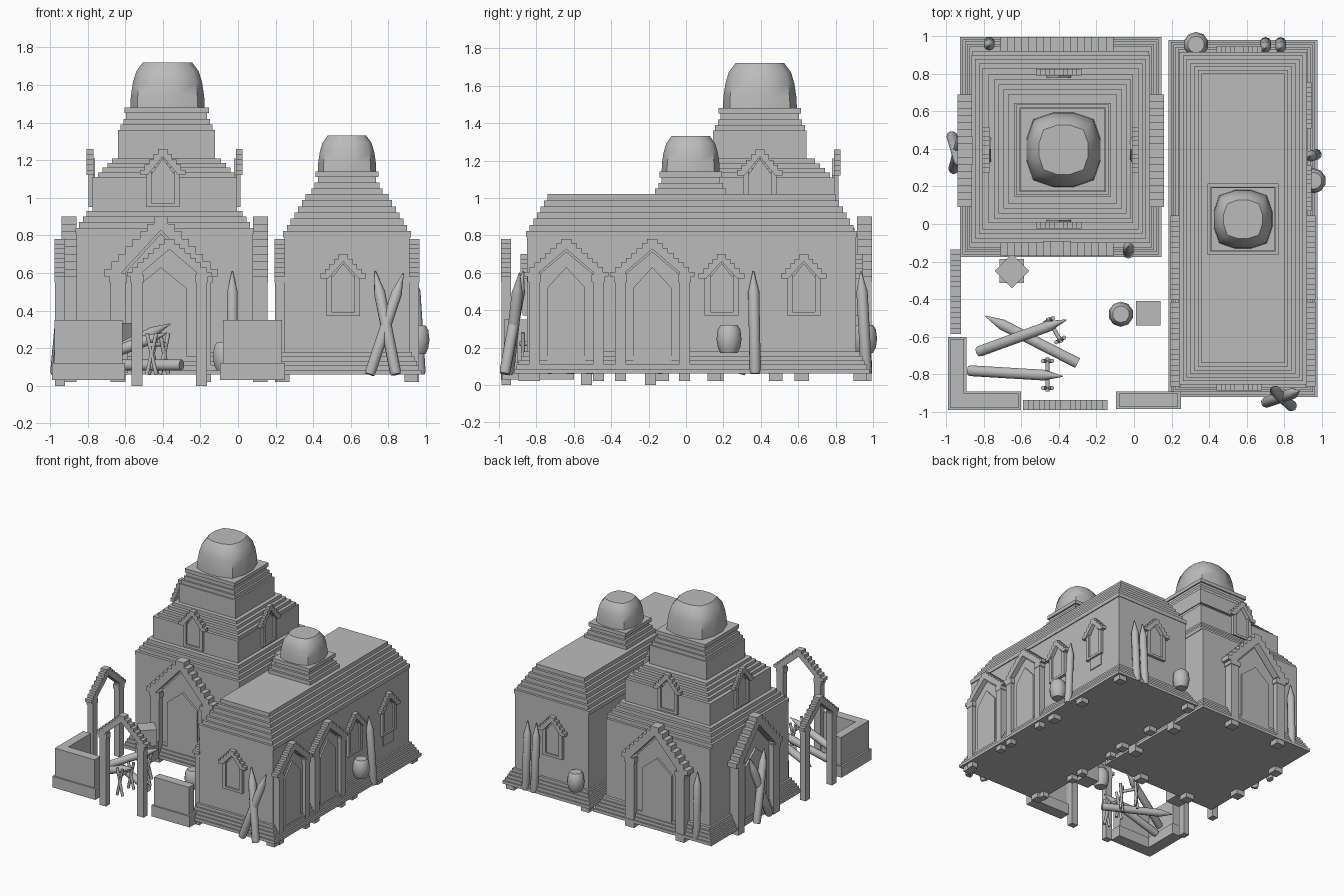
import bpy, bmesh, math
from mathutils import Matrix, Vector

cube = bpy.data.objects.get("Cube")
if cube:
    bpy.data.objects.remove(cube)

stone = bpy.data.materials.new("grey_stone")
stone.use_nodes = True
GREY = (0.5, 0.5, 0.5, 1)
stone.diffuse_color = GREY
stone.node_tree.nodes["Principled BSDF"].inputs["Base Color"].default_value = GREY


def finish(name, bm, smooth=None):
    bmesh.ops.recalc_face_normals(bm, faces=bm.faces[:])
    mesh = bpy.data.meshes.new(name)
    bm.to_mesh(mesh)
    bm.free()
    mesh.materials.append(stone)
    ob = bpy.data.objects.new(name, mesh)
    bpy.context.collection.objects.link(ob)
    if smooth:
        bpy.ops.object.select_all(action='DESELECT')
        ob.select_set(True)
        bpy.context.view_layer.objects.active = ob
        bpy.ops.object.shade_smooth_by_angle(angle=math.radians(smooth))
    return ob


def add_box(bm, x0, x1, y0, y1, z0, z1, frame=Matrix()):
    m = Matrix.Translation(((x0 + x1) / 2, (y0 + y1) / 2, (z0 + z1) / 2))
    s = Matrix.Diagonal((x1 - x0, y1 - y0, z1 - z0, 1))
    bmesh.ops.create_cube(bm, size=1, matrix=frame @ m @ s)


def add_prism(bm, pts, y0, y1, frame):
    front = [bm.verts.new(frame @ Vector((x, y0, z))) for x, z in pts]
    back = [bm.verts.new(frame @ Vector((x, y1, z))) for x, z in pts]
    bm.faces.new(front)
    bm.faces.new(back[::-1])
    for i in range(len(pts)):
        j = (i + 1) % len(pts)
        bm.faces.new((front[i], back[i], back[j], front[j]))


def stepped(bm, cx, cy, half0, half1, z0, z1, n):
    """Stack of n slabs shrinking from half0 to half1."""
    for i in range(n):
        t = i / max(n - 1, 1)
        hx, hy = (a + (b - a) * t for a, b in zip(half0, half1))
        add_box(bm, cx - hx, cx + hx, cy - hy, cy + hy,
                z0 + (z1 - z0) * i / n, z0 + (z1 - z0) * (i + 1) / n)


def lathe(name, profile, a, b, sides, square=0, smooth=50):
    """Revolve (radius, fraction) pairs about the line a-b."""
    a, b = Vector(a), Vector(b)
    turn = (b - a).to_track_quat('Z', 'Y').to_matrix()
    bm = bmesh.new()
    rings = []
    for r, t in profile:
        ring = []
        for k in range(sides):
            u = 2 * math.pi * (k + 0.5) / sides
            c, s = math.cos(u), math.sin(u)
            q = r / (abs(c) ** 4 + abs(s) ** 4) ** (0.25 * square)
            ring.append(bm.verts.new(a + (b - a) * t + turn @ Vector((c * q, s * q, 0))))
        rings.append(ring)
    for lo, hi in zip(rings, rings[1:]):
        for k in range(sides):
            j = (k + 1) % sides
            bm.faces.new((lo[k], lo[j], hi[j], hi[k]))
    bm.faces.new(rings[0][::-1])
    bm.faces.new(rings[-1])
    return finish(name, bm, smooth)


def gable(hw, eave, apex, band, n):
    """Outline of a stepped gable band."""
    dx, dz = hw / n, (apex - eave) / n
    up = []
    for i in range(n):
        up += [(-hw + i * dx, eave + i * dz), (-hw + i * dx, eave + (i + 1) * dz)]
    inner = [(-hw + band, eave), (0, apex - band)]
    right = [(-x, z) for x, z in reversed(up)]
    return up + right + [(hw - band, eave), inner[1], inner[0]]


def pointed(w, z0, z1, z2):
    return [(-w, z0), (w, z0), (w, z1), (0, z2), (-w, z1)]


def place(x, y, deg):
    return Matrix.Translation((x, y, 0)) @ Matrix.Rotation(math.radians(deg), 4, 'Z')


def arch(name, x, y, deg, hw, eave, apex, depth, foot=0.02, solid=True):
    """Arched gateway whose back lies on the wall; local -y points outward."""
    f, bm = place(x, y, deg), bmesh.new()
    add_prism(bm, gable(hw, eave, apex, hw * 0.24, 8), -depth, 0, f)
    w = hw * 0.13
    for s in (-1, 1):
        px = s * hw * 0.76
        add_box(bm, px - w, px + w, -depth * 0.95, 0, foot, eave + 0.02, f)
        add_box(bm, px - w * 1.2, px + w * 1.2, -depth, 0, eave - 0.03, eave + 0.01, f)
    if solid:
        add_prism(bm, pointed(hw * 0.7, 0.07, eave, apex - hw * 0.3), -depth * 0.4, 0.01, f)
        add_prism(bm, pointed(hw * 0.45, 0.07, eave - 0.06, eave + 0.05), -depth * 0.6, 0.01, f)
    finish(name, bm)


def niche(name, x, y, deg, sill, eave, apex, depth=0.035):
    f, bm = place(x, y, deg), bmesh.new()
    add_prism(bm, gable(0.122, eave, apex, 0.04, 5), -depth, 0, f)
    add_prism(bm, pointed(0.065, sill, eave, apex - 0.05), -depth * 0.3, 0.01, f)
    add_box(bm, -0.09, 0.09, -depth * 0.7, 0, sill, sill + 0.02, f)
    for s in (-1, 1):
        add_box(bm, s * 0.075 - 0.015, s * 0.075 + 0.015, -depth * 0.7, 0, sill, eave + 0.02, f)
    finish(name, bm)


def stake(name, a, b, r=0.03):
    lathe(name, [(r * 0.85, 0), (r, 0.03), (r, 0.8), (r * 0.8, 0.84), (0.003, 1)], a, b, 10)


def jar(name, x, y, z):
    lathe(name, [(0.045, 0), (0.06, 0.2), (0.067, 0.5), (0.06, 0.85), (0.045, 1)],
          (x, y, z), (x, y, z + 0.15), 10)


# Square tower with three tiers
TX, TY = -0.39, 0.41
bm = bmesh.new()
stepped(bm, TX, TY, (0.535, 0.585), (0.485, 0.535), 0.06, 0.18, 5)
stepped(bm, TX, TY, (0.47, 0.51), (0.47, 0.51), 0.18, 0.81, 1)
stepped(bm, TX, TY - 0.01, (0.475, 0.5), (0.415, 0.43), 0.81, 0.93, 4)
stepped(bm, TX, TY - 0.01, (0.385, 0.395), (0.385, 0.395), 0.93, 1.11, 1)
stepped(bm, TX + 0.01, TY - 0.01, (0.365, 0.37), (0.29, 0.29), 1.11, 1.21, 4)
stepped(bm, TX + 0.01, TY - 0.015, (0.258, 0.25), (0.258, 0.25), 1.21, 1.36, 1)
stepped(bm, TX + 0.01, TY - 0.015, (0.245, 0.24), (0.215, 0.21), 1.36, 1.45, 3)
stepped(bm, TX + 0.01, TY - 0.015, (0.225, 0.22), (0.225, 0.22), 1.45, 1.48, 1)
finish("tower", bm)

# Long hall
HX, HY = 0.58, 0.03
bm = bmesh.new()
stepped(bm, HX, HY, (0.397, 0.95), (0.345, 0.9), 0.06, 0.18, 5)
stepped(bm, HX, HY, (0.332, 0.88), (0.332, 0.88), 0.18, 0.79, 1)
stepped(bm, HX, HY, (0.34, 0.885), (0.22, 0.77), 0.79, 1.02, 7)
stepped(bm, HX, HY - 0.005, (0.19, 0.19), (0.155, 0.155), 1.02, 1.11, 3)
stepped(bm, HX, HY - 0.005, (0.168, 0.168), (0.168, 0.168), 1.11, 1.14, 1)
finish("hall", bm)

# Domes
DOME = [(1, 0), (0.985, 0.25), (0.93, 0.55), (0.84, 0.8), (0.66, 1)]
for name, x, y, z0, z1, r in (("tower_dome", -0.375, 0.395, 1.48, 1.72, 0.2),
                              ("hall_dome", 0.58, 0.025, 1.14, 1.33, 0.157)):
    lathe(name, [(r * k, t) for k, t in DOME], (x, y, z0), (x, y, z1), 12, square=0.75)

# Tower gateways and upper niches, one on each side
for side, x, y, deg in (("front", -0.41, -0.09, 0), ("right", 0.08, 0.39, 90),
                        ("back", -0.41, 0.915, 180), ("left", -0.86, 0.39, 270)):
    arch(side + "_tower_gateway", x, y, deg, 0.3, 0.58, 0.9, 0.08)
for side, x, y, deg in (("front", -0.4, 0.01, 0), ("right", -0.01, 0.395, 90),
                        ("back", -0.4, 0.79, 180), ("left", -0.77, 0.395, 270)):
    niche(side + "_tower_niche", x, y, deg, 0.95, 1.12, 1.26)

# Hall gateways and niches
for i, y in enumerate((-0.64, -0.18)):
    arch(f"right_hall_gateway_{i}", 0.91, y, 90, 0.225, 0.58, 0.78, 0.055)
    arch(f"left_hall_gateway_{i}", 0.25, y, 270, 0.225, 0.58, 0.78, 0.055)
for i, (x, y, deg) in enumerate(((0.56, -0.85, 0), (0.91, 0.19, 90),
                                 (0.91, 0.63, 90), (0.56, 0.91, 180))):
    niche(f"hall_niche_{i}", x, y, deg, 0.37, 0.57, 0.7)
bm = bmesh.new()
add_box(bm, 0.9, 0.92, 0.57, 0.7, 0.28, 0.37)
finish("hall_niche_bracket", bm)

# Free-standing gateways
arch("front_gateway", -0.365, -0.935, 0, 0.225, 0.58, 0.78, 0.055, 0, False)
arch("left_gateway", -0.92, -0.36, 270, 0.225, 0.58, 0.78, 0.055, 0, False)

# Foundation feet under both buildings
bm = bmesh.new()
for x in (0.24, 0.92):
    for y in (-0.86, 0.15, 0.48, 0.93):
        add_box(bm, x - 0.035, x + 0.035, y - 0.035, y + 0.035, 0.02, 0.07)
finish("foundation_feet", bm)

# Courtyard walls with plinths
bm = bmesh.new()
for x0, x1, y0, y1 in ((-0.99, -0.6, -0.99, -0.89), (-0.99, -0.89, -0.99, -0.6),
                       (-0.095, 0.25, -0.985, -0.89)):
    add_box(bm, x0, x1, y0, y1, 0.03, 0.12)
    add_box(bm, x0 + 0.015, x1 - 0.015, y0 + 0.012, y1 - 0.012, 0.12, 0.35)
finish("courtyard_walls", bm)

# Crates
for name, x, y, z, deg in (("lower_crate", -0.65, -0.25, 0.07, 0), ("upper_crate", -0.65, -0.25, 0.2, 45),
                           ("single_crate", 0.075, -0.475, 0.07, 0)):
    bm = bmesh.new()
    add_box(bm, -0.065, 0.065, -0.065, 0.065, z, z + 0.135, place(x, y, deg))
    finish(name, bm)

# Jars
jar("courtyard_jar", -0.07, -0.48, 0.08)
jar("side_jar", 0.955, 0.23, 0.17)
jar("back_jar", 0.33, 0.955, 0.17)

# Stakes leaning on the walls
for i, (a, b) in enumerate((
        ((0.7, -0.95, 0.06), (0.88, -0.89, 0.6)), ((0.84, -0.97, 0.06), (0.73, -0.87, 0.61)),
        ((0.97, 0.37, 0.06), (0.935, 0.36, 0.61)), ((0.7, 0.965, 0.06), (0.7, 0.935, 0.61)),
        ((0.78, 0.965, 0.06), (0.78, 0.935, 0.61)), ((-0.77, 0.965, 0.06), (-0.77, 0.95, 0.61)),
        ((-0.03, -0.155, 0.06), (-0.03, -0.12, 0.61)), ((-0.96, 0.29, 0.06), (-0.91, 0.48, 0.58)),
        ((-0.97, 0.47, 0.06), (-0.92, 0.3, 0.6)))):
    stake(f"wall_stake_{i}", a, b)

# Logs on trestles in the yard
stake("resting_log", (-0.83, -0.68, 0.1), (-0.36, -0.51, 0.33))
stake("trestle_log", (-0.88, -0.78, 0.1), (-0.38, -0.81, 0.28))
lathe("ground_log", [(0.003, 0), (0.03, 0.18), (0.03, 1)], (-0.79, -0.49, 0.11), (-0.3, -0.74, 0.11), 10)
for i, (a, b) in enumerate((((-0.46, -0.71), (-0.46, -0.89)), ((-0.46, -0.5), (-0.385, -0.63)))):
    a, b = Vector((*a, 0.22)), Vector((*b, 0.22))
    lathe(f"trestle_bar_{i}", [(0.012, 0), (0.012, 1)], a, b, 8)
    across = (b - a).normalized().cross(Vector((0, 0, 1))) * 0.025
    for j, end in enumerate((a.lerp(b, 0.1), b.lerp(a, 0.1))):
        for s in (-1, 1):
            lathe(f"trestle_leg_{i}_{j}_{s}", [(0.011, 0), (0.011, 1)],
                  end + across * s - Vector((0, 0, 0.16)),
                  end - across * s + Vector((0, 0, 0.06)), 8)
